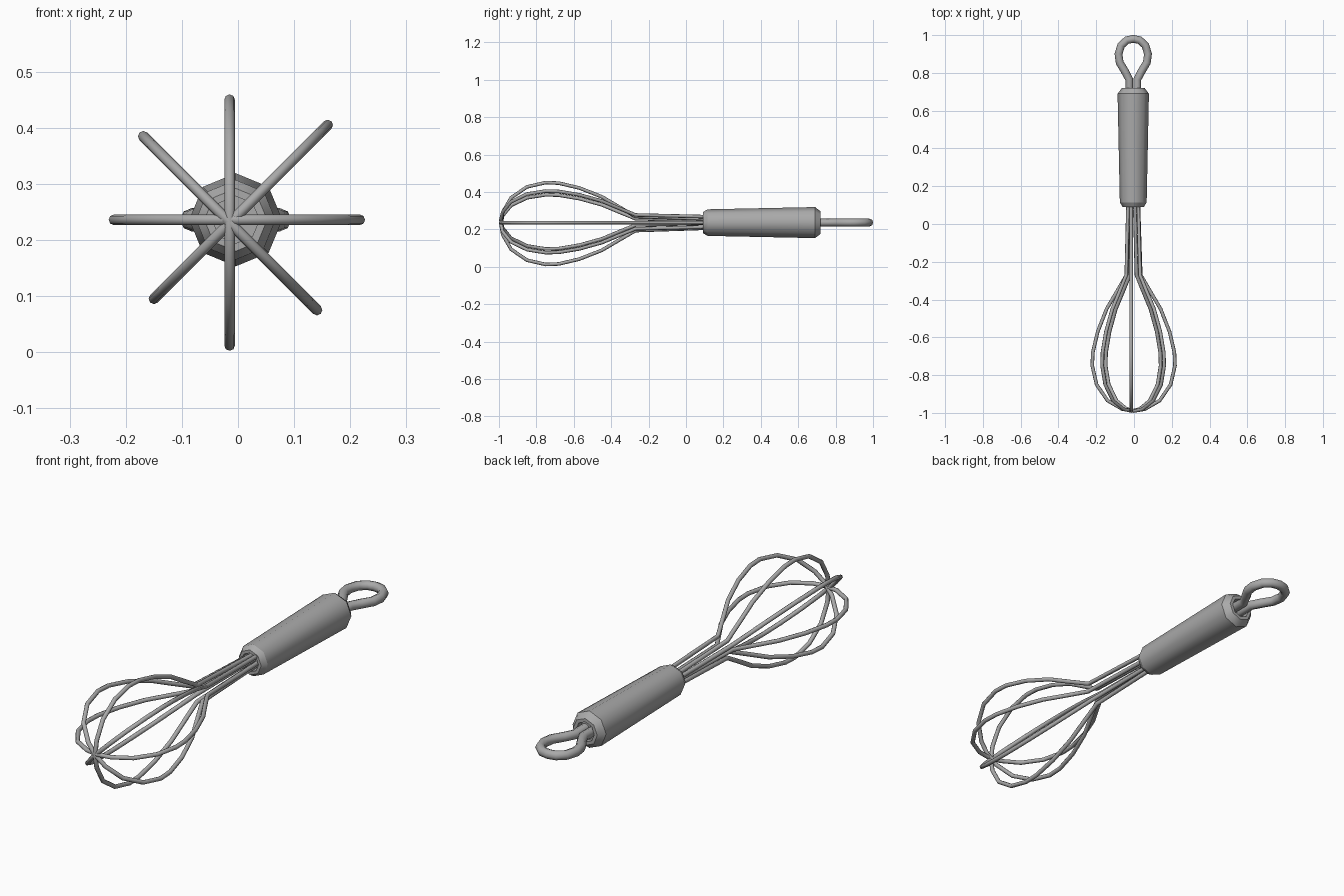
import bpy, bmesh, math
from mathutils import Vector

cube = bpy.data.objects.get("Cube")
if cube:
    bpy.data.objects.remove(cube, do_unlink=True)

steel = bpy.data.materials.new("brushed grey")
steel.use_nodes = True
GREY = (0.4, 0.4, 0.4, 1)
steel.diffuse_color = GREY
steel.node_tree.nodes["Principled BSDF"].inputs["Base Color"].default_value = GREY


def add_object(name, mesh):
    obj = bpy.data.objects.new(name, mesh)
    bpy.context.scene.collection.objects.link(obj)
    mesh.materials.clear()
    mesh.materials.append(steel)
    return obj


def tube(name, half, radius, centre, angle=0, closed_end=True):
    """Round wire: a half outline (offset, y) mirrored about the y axis."""
    full = half + [(-r, y) for r, y in reversed(half[:-1])]
    curve = bpy.data.curves.new(name, "CURVE")
    curve.dimensions = "3D"
    curve.bevel_depth = radius
    curve.bevel_resolution = 2
    curve.use_fill_caps = True
    spline = curve.splines.new("POLY")
    spline.points.add(len(full) - 1)
    for point, (r, y) in zip(spline.points, full):
        point.co = (centre[0] + r * math.cos(angle), y,
                    centre[1] + r * math.sin(angle), 1)
    temp = bpy.data.objects.new(name + " path", curve)
    bpy.context.scene.collection.objects.link(temp)
    graph = bpy.context.evaluated_depsgraph_get()
    mesh = bpy.data.meshes.new_from_object(temp.evaluated_get(graph))
    bpy.data.objects.remove(temp, do_unlink=True)
    mesh.name = name
    mesh.shade_smooth()
    return add_object(name, mesh)


def lathe(name, profile, sides, centre):
    """Turned part along y, smooth around and crisp between rings."""
    bm = bmesh.new()
    rings = []
    for r, y in profile:
        ring = []
        for i in range(sides):
            a = math.tau * i / sides
            ring.append(bm.verts.new((centre[0] + r * math.cos(a), y,
                                      centre[1] + r * math.sin(a))))
        rings.append(ring)
    for a, b in zip(rings, rings[1:]):
        for i in range(sides):
            j = (i + 1) % sides
            bm.faces.new((a[i], a[j], b[j], b[i])).smooth = True
    bm.faces.new(rings[0])
    bm.faces.new(rings[-1])
    bmesh.ops.recalc_face_normals(bm, faces=bm.faces)
    for ring in rings:
        for i in range(sides):
            bm.edges.get((ring[i], ring[(i + 1) % sides])).smooth = False
    mesh = bpy.data.meshes.new(name)
    bm.to_mesh(mesh)
    bm.free()
    return add_object(name, mesh)


# Handle: tapered octagonal grip with bevelled, recessed ends
lathe("handle", [(0.042, 0.13), (0.042, 0.09), (0.056, 0.09), (0.071, 0.115),
                 (0.083, 0.69), (0.06, 0.72), (0.045, 0.72), (0.045, 0.69)],
      8, (-0.004, 0.236))

# Hanging loop at the back
tube("hanging_loop", [(0.021, 0.66), (0.021, 0.765), (0.045, 0.81),
                      (0.072, 0.855), (0.078, 0.9), (0.064, 0.946),
                      (0.034, 0.973), (0, 0.98)], 0.021, (-0.004, 0.236))

# Balloon wires: four crossing loops
wire = [(0.024, 0.14), (0.038, -0.27), (0.09, -0.36), (0.143, -0.45),
        (0.19, -0.57), (0.216, -0.68), (0.219, -0.75), (0.196, -0.85),
        (0.138, -0.935), (0.06, -0.98), (0, -0.99)]
centres = [(-0.002, 0.236), (0.005, 0.25), (-0.014, 0.23), (-0.015, 0.231)]
for i, centre in enumerate(centres):
    turn = (0, 1, 2, 3)[i]
    # the upright loop and the falling diagonal swap centres
    spot = centres[3] if turn == 2 else centres[2] if turn == 3 else centre
    tube(f"whisk_wire_{i + 1}", wire, 0.0095, spot, turn * math.pi / 4)
